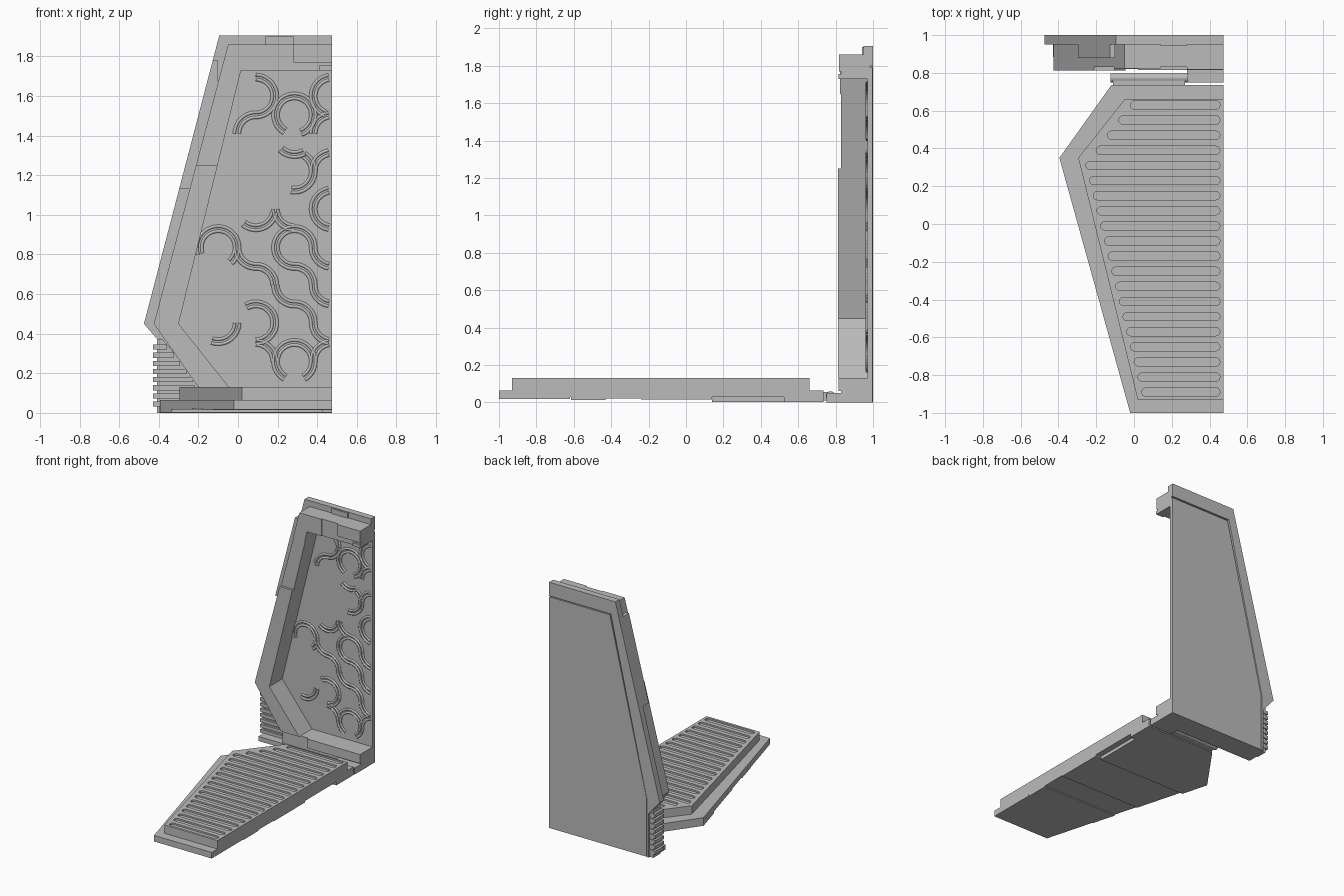
import bpy, bmesh, math
from mathutils import Vector

old = bpy.data.objects.get("Cube")
if old:
    bpy.data.objects.remove(old, do_unlink=True)

grey = bpy.data.materials.new("plain_grey")
grey.use_nodes = True
colour = (0.5, 0.5, 0.5, 1)
grey.diffuse_color = colour
grey.node_tree.nodes["Principled BSDF"].inputs["Base Color"].default_value = colour
R = 0.475  # flat mating side


def finish(name, bm):
    bmesh.ops.recalc_face_normals(bm, faces=bm.faces)
    me = bpy.data.meshes.new(name)
    bm.to_mesh(me)
    bm.free()
    me.materials.append(grey)
    ob = bpy.data.objects.new(name, me)
    bpy.context.collection.objects.link(ob)
    return ob


def extrude(bm, pts, lo, hi, axis):
    """Extrude a 2D outline between lo and hi along y or z."""
    place = (lambda p: (p[0], lo, p[1])) if axis == "y" else (lambda p: (p[0], p[1], lo))
    step = Vector((0, hi - lo, 0)) if axis == "y" else Vector((0, 0, hi - lo))
    face = bm.faces.new([bm.verts.new(place(p)) for p in pts])
    new = bmesh.ops.extrude_face_region(bm, geom=[face])["geom"]
    bmesh.ops.translate(bm, vec=step, verts=[v for v in new if isinstance(v, bmesh.types.BMVert)])


def prism(name, pts, lo, hi, axis):
    bm = bmesh.new()
    extrude(bm, pts, lo, hi, axis)
    return finish(name, bm)


def box(name, x, y, z):
    return prism(name, [(x[0], y[0]), (x[1], y[0]), (x[1], y[1]), (x[0], y[1])], z[0], z[1], "z")


def lerp(a, b, z):
    t = (z - a[1]) / (b[1] - a[1])
    return (a[0] + t * (b[0] - a[0]), z)


# Upright: back panel, outer rim and front frame
prism("back_panel", [(R, 0), (R, 1.79), (-0.045, 1.79), (-0.36, 0.45), (-0.36, 0)], 0.97, 0.997, "y")
rim_top, rim_side = (-0.095, 1.905), (-0.475, 0.45)
prism("outer_rim", [(R, 1.905), rim_top, rim_side, (-0.38, 0.34), (-0.38, 0),
                    (-0.365, 0), (-0.365, 0.45), (-0.055, 1.8), (R, 1.8)], 0.95, 1.0, "y")
out_top, out_side = (-0.05, 1.86), (-0.425, 0.45)
in_top, in_side = (0.015, 1.73), (-0.3, 0.45)
prism("front_frame", [(R, 1.86), out_top, out_side, (-0.2, 0.13), (-0.2, 0.03), (R, 0.03), (R, 0.13),
                      (-0.045, 0.13), in_side, in_top, (R, 1.73)], 0.83, 0.985, "y")

# Thin armour plates over the frame
prism("side_plate", [lerp(out_top, out_side, 1.25), out_side, (-0.2, 0.13), (-0.045, 0.13),
                     in_side, lerp(in_top, in_side, 1.25)], 0.812, 0.832, "y")
prism("top_plate", [(0.14, 1.86), out_top, lerp(out_top, out_side, 1.65),
                    lerp(in_top, in_side, 1.65), in_top, (0.14, 1.73)], 0.823, 0.832, "y")
box("top_plate_end", (0.28, R), (0.817, 0.832), (1.77, 1.86))
box("top_corner_tab", (0.41, R), (0.815, 0.85), (1.73, 1.755))
box("top_rim_plate", (0.14, 0.28), (0.942, 0.952), (1.86, 1.9))
prism("rim_plate", [lerp(rim_top, rim_side, 1.78), lerp(rim_top, rim_side, 1.13),
                    (-0.22, 1.13), (-0.1, 1.6), (-0.1, 1.78)], 0.88, 0.952, "y")
box("bottom_plate", (0.02, R), (0.815, 0.832), (0.06, 0.13))

# Ribbed foot behind the lower slope
prism("foot_block", [(-0.41, 0), (-0.41, 0.37), (-0.38, 0.37), (-0.2, 0.16), (-0.2, 0)], 0.9, 0.985, "y")
for i in range(8):
    z = 0.045 + i * 0.041
    box("foot_rib", (-0.43, max(-0.37, -0.22 - max(0, z - 0.16) * 0.8)), (0.885, 0.992), (z - 0.013, z + 0.013))
box("upright_sill", (-0.4, R), (0.82, 0.985), (0, 0.035))

# Winding double ridges on the inner panel: centre x, centre z, start and end angle
A, B, C, D = -0.1, 0.09, 0.285, R
arcs = [(B, 1.6, -90, 90), (B, 1.41, 90, 180), (C, 1.505, -70, 240), (D, 1.6, 90, 250),
        (C, 1.4, 225, 300), (D, 1.41, 90, 180), (C, 1.22, -100, 60), (D, 1.22, 90, 180),
        (D, 1.03, 90, 270), (B, 1.03, 230, 350), (C, 1.03, 180, 270), (A, 0.835, -50, 200),
        (C, 0.835, 0, 270), (B, 0.835, 180, 270), (B, 0.645, 0, 90), (C, 0.645, 0, 90),
        (C, 0.645, 180, 270), (D, 0.645, 180, 270), (D, 0.835, 180, 270), (C, 0.455, 0, 90),
        (D, 0.455, 180, 270), (B, 0.455, -90, 120), (A, 0.455, 250, 360), (C, 0.26, -60, 240),
        (B, 0.26, 0, 90), (D, 0.26, 100, 180)]
ridges = bpy.data.curves.new("panel_ridges", "CURVE")
ridges.dimensions = "3D"
ridges.bevel_depth = 0.009
ridges.bevel_resolution = 1
for cx, cz, a0, a1 in arcs:
    for r in (0.083, 0.108):
        n = max(4, int((a1 - a0) / 10))
        pts = []
        for k in range(n + 1):
            a = math.radians(a0 + (a1 - a0) * k / n)
            p = (cx + r * math.cos(a), 0.969, cz + r * math.sin(a), 1)
            if p[0] < R - 0.005:
                pts.append(p)
        if len(pts) > 1:
            s = ridges.splines.new("POLY")
            s.points.add(len(pts) - 1)
            for q, p in zip(s.points, pts):
                q.co = p
ridges.materials.append(grey)
bpy.context.collection.objects.link(bpy.data.objects.new("panel_ridges", ridges))

# Ramp: lower slab and raised tread
prism("ramp_slab", [(-0.02, -1), (R, -1), (R, 0.735), (-0.12, 0.735), (-0.395, 0.35)], 0.028, 0.065, "z")
tread = prism("ramp_tread", [(0.02, -0.93), (R, -0.93), (R, 0.66), (-0.05, 0.66), (-0.295, 0.35)],
              0.06, 0.13, "z")

# Rounded slots cut into the tread
bm = bmesh.new()
for i in range(20):
    y = 0.63 - i * 0.08
    left = (-0.02 - (0.63 - y) * 0.75) if y > 0.32 else (-0.255 + (0.31 - y) * 0.246)
    r, pts = 0.022, []
    for cx, a0 in ((0.455 - r, -90), (left + r, 90)):
        for k in range(9):
            a = math.radians(a0 + k * 22.5)
            pts.append((cx + r * math.cos(a), y + r * math.sin(a)))
    extrude(bm, pts, 0.118, 0.16, "z")
cutter = finish("slot_cutter", bm)
cutter.hide_render = True
cutter.hide_set(True)
cutter.display_type = "WIRE"
cut = tread.modifiers.new("slots", "BOOLEAN")
cut.operation = "DIFFERENCE"
cut.solver = "EXACT"
cut.object = cutter


# Underside plates, clipped to the slanted ramp edge
def under(name, y0, y1, z, right=R):
    edge = lambda y: -0.02 - (y + 1) * 0.2778
    prism(name, [(edge(y0), y0), (right, y0), (right, y1), (edge(y1), y1)], z, 0.03, "z")


under("under_plate_front", -1, -0.62, 0.018)
under("under_plate_mid", -0.615, -0.43, 0.014)
under("under_plate_strip", -0.43, -0.24, 0.022)
under("under_plate_long", -0.24, 0.14, 0.016)
under("under_plate_notched", 0.14, 0.35, 0.002, 0.43)
prism("under_plate_rear", [(-0.395, 0.35), (0.43, 0.35), (0.43, 0.525), (R, 0.525),
                           (R, 0.735), (-0.12, 0.735)], 0.002, 0.03, "z")

# Hinge
box("hinge_knuckle", (-0.11, 0.27), (0.73, 0.775), (0.01, 0.055))
box("hinge_bracket", (0.28, R), (0.75, 0.83), (0, 0.05))
bm = bmesh.new()
bmesh.ops.create_cone(bm, cap_ends=True, segments=16, radius1=0.025, radius2=0.025, depth=0.41)
pin = finish("hinge_pin", bm)
pin.location = (0.08, 0.773, 0.035)
pin.rotation_euler = (0, math.pi / 2, 0)
bpy.context.view_layer.objects.active = pin
pin.select_set(True)
bpy.ops.object.shade_smooth_by_angle()
